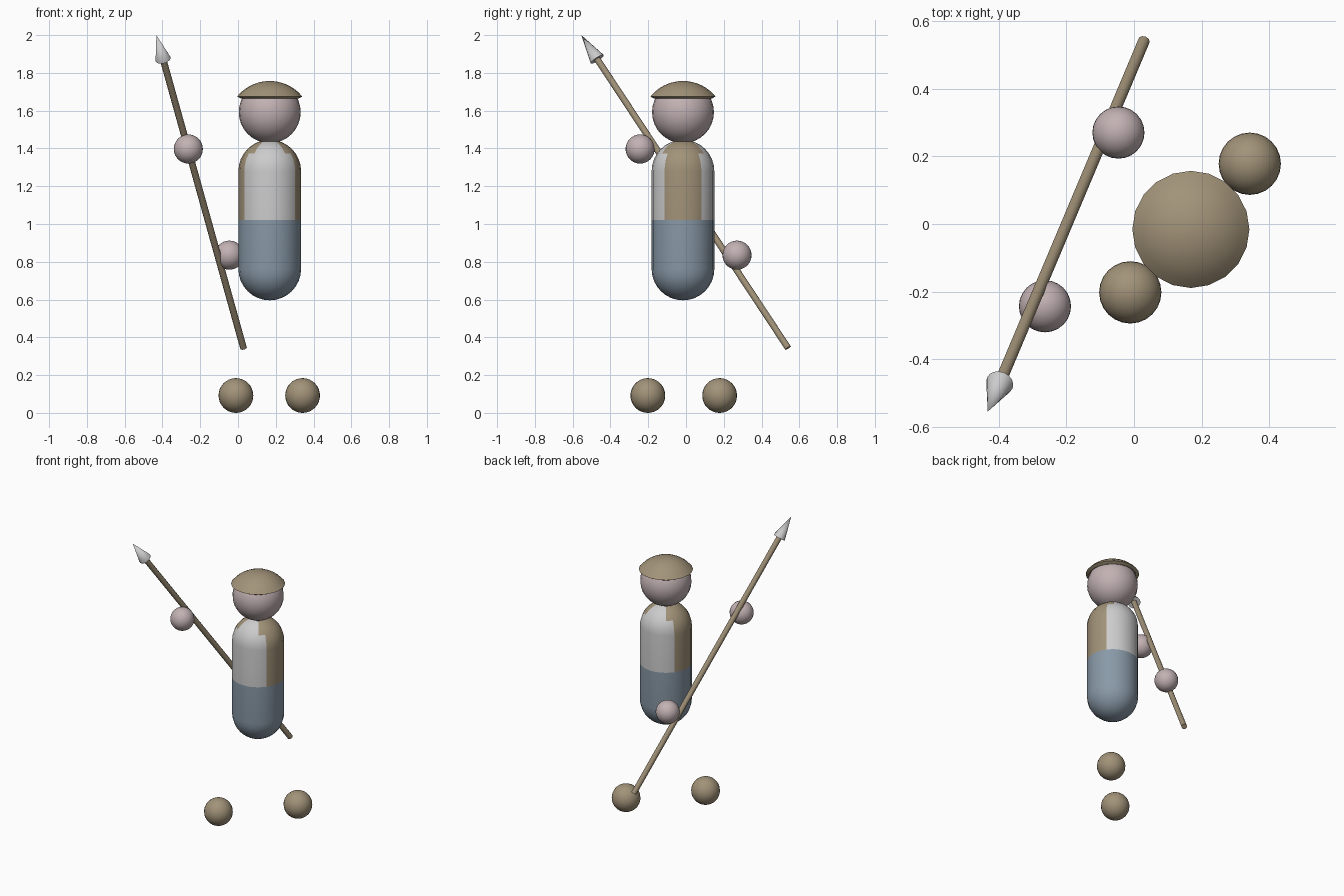
import bpy
import math
from mathutils import Vector

if "Cube" in bpy.data.objects:
    bpy.data.objects.remove(bpy.data.objects["Cube"])


def material(name, rgb):
    m = bpy.data.materials.new(name)
    m.diffuse_color = (*rgb, 1.0)
    m.use_nodes = True
    m.node_tree.nodes["Principled BSDF"].inputs["Base Color"].default_value = m.diffuse_color
    return m


brown = material("brown", (0.36, 0.29, 0.19))
skin = material("skin", (0.54, 0.44, 0.45))
blue = material("blue", (0.25, 0.32, 0.39))
pale = material("pale", (0.58, 0.58, 0.58))


def finish(obj, name, mats=(), angle=40):
    obj.name = name
    for m in mats:
        obj.data.materials.append(m)
    bpy.ops.object.select_all(action='DESELECT')
    bpy.context.view_layer.objects.active = obj
    obj.select_set(True)
    bpy.ops.object.shade_smooth_by_angle(angle=math.radians(angle))
    return obj


def ball(name, loc, r, mat):
    bpy.ops.mesh.primitive_uv_sphere_add(segments=24, ring_count=16, radius=r, location=loc)
    return finish(bpy.context.object, name, [mat])


def lathe(name, profile, loc, mats, sides=20):
    """Spin (radius, z) points around z; first and last points are poles."""
    verts = [(0, 0, profile[0][1])]
    faces = []
    for r, z in profile[1:-1]:
        for i in range(sides):
            a = 2 * math.pi * i / sides
            verts.append((r * math.cos(a), r * math.sin(a), z))
    verts.append((0, 0, profile[-1][1]))
    rings, last = len(profile) - 2, len(verts) - 1
    for i in range(sides):
        j = (i + 1) % sides
        faces.append((0, 1 + j, 1 + i))
        for k in range(rings - 1):
            a, b = 1 + k * sides, 1 + (k + 1) * sides
            faces.append((a + i, a + j, b + j, b + i))
        a = 1 + (rings - 1) * sides
        faces.append((a + i, a + j, last))
    mesh = bpy.data.meshes.new(name)
    mesh.from_pydata(verts, [], faces)
    obj = bpy.data.objects.new(name, mesh)
    obj.location = loc
    bpy.context.collection.objects.link(obj)
    return finish(obj, name, mats)


def rod(name, a, b, r1, r2, sides, mat=None):
    """Cylinder or cone running from point a to point b."""
    d = b - a
    bpy.ops.mesh.primitive_cone_add(vertices=sides, radius1=r1, radius2=r2,
                                    depth=d.length, location=(a + b) / 2)
    obj = bpy.context.object
    obj.rotation_mode = 'QUATERNION'
    obj.rotation_quaternion = d.to_track_quat('Z', 'Y')
    return finish(obj, name, [mat] if mat else [], 50)


CX, CY = 0.168, -0.016

# Body: capsule with blue lower half, pale front and back, brown sides
R, LOW, MID, HIGH, N = 0.166, 0.762, 1.02, 1.28, 8
arc = [(R * math.sin(k * math.pi / 2 / N), R * math.cos(k * math.pi / 2 / N)) for k in range(N + 1)]
profile = [(r, LOW - z) for r, z in arc] + [(R, MID)] + [(r, HIGH + z) for r, z in reversed(arc)]
body = lathe("body", profile, (CX, CY, 0), [blue, pale, brown])
for p in body.data.polygons:
    c = p.center
    side_angle = math.degrees(math.atan2(abs(c.y), abs(c.x)))
    limit = 54 if c.z > 1.36 else 36
    p.material_index = 0 if c.z < MID else (2 if side_angle < limit else 1)

# Head
ball("head", (CX, CY, 1.592), 0.164, skin)

# Hat: shallow dome with a turned-in rim
HR, HH = 0.173, 0.082
S = (HR * HR + HH * HH) / (2 * HH)
dome = [(HR * k / 7, 1.757 - S + math.sqrt(S * S - (HR * k / 7) ** 2)) for k in range(8)]
hat = [(0, 1.69), (0.12, 1.675), (0.152, 1.664)] + dome[::-1]
lathe("hat", hat, (CX, CY, 0), [brown])

# Feet and hands
for side, loc in (("right", (-0.011, -0.202, 0.092)), ("left", (0.342, 0.178, 0.092))):
    ball(side + "_foot", loc, 0.092, brown)
for side, loc in (("right", (-0.263, -0.243, 1.397)), ("left", (-0.046, 0.27, 0.835))):
    ball(side + "_hand", loc, 0.077, skin)

# Spear: wooden shaft and grey pointed head
butt = Vector((0.029, 0.540, 0.344))
tip = Vector((-0.432, -0.554, 2.0))
neck = butt.lerp(tip, 0.923)
rod("spear_shaft", butt, neck, 0.018, 0.018, 10, brown)
rod("spear_head", neck, tip, 0.041, 0.0, 16)
